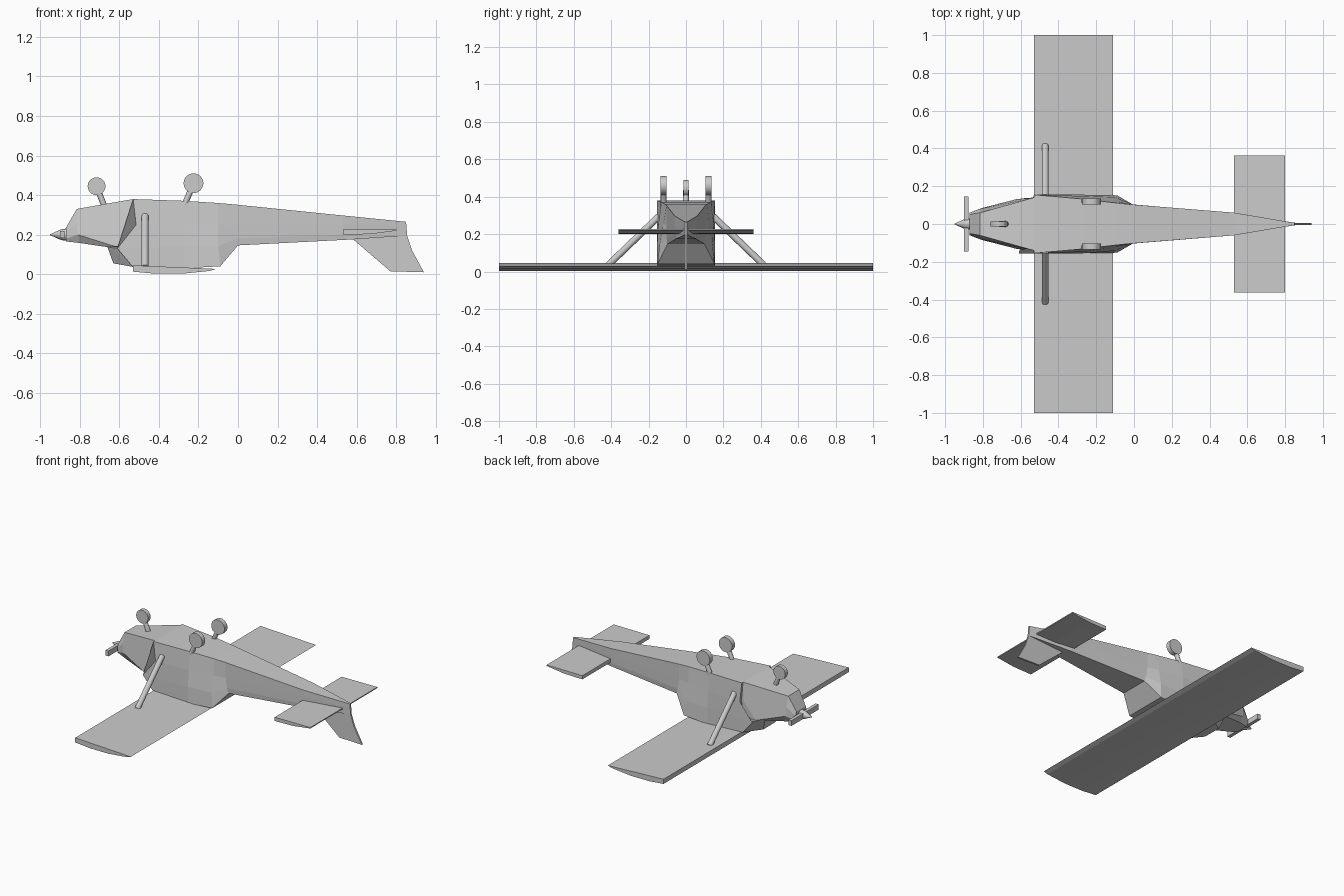
import bpy, bmesh, math
from mathutils import Vector

cube = bpy.data.objects.get("Cube")
if cube:
    bpy.data.objects.remove(cube, do_unlink=True)

GREY = (0.6, 0.6, 0.6, 1)
mat = bpy.data.materials.new("plain_grey")
mat.use_nodes = True
mat.diffuse_color = GREY
mat.node_tree.nodes["Principled BSDF"].inputs["Base Color"].default_value = GREY


def finish(name, bm):
    bmesh.ops.recalc_face_normals(bm, faces=bm.faces)
    me = bpy.data.meshes.new(name)
    bm.to_mesh(me)
    bm.free()
    me.materials.append(mat)
    ob = bpy.data.objects.new(name, me)
    bpy.context.collection.objects.link(ob)
    return ob


def loft(name, stations):
    """Skin half rings, each mirrored across y = 0."""
    bm = bmesh.new()
    rings = []
    for half in stations:
        pts = list(half) + [(x, -y, z) for x, y, z in reversed(half)]
        rings.append([bm.verts.new(p) for p in pts])
    n = len(rings[0])
    for a, b in zip(rings, rings[1:]):
        for i in range(n):
            j = (i + 1) % n
            bm.faces.new((a[i], a[j], b[j], b[i]))
    bm.faces.new(rings[0])
    bm.faces.new(rings[-1])
    return finish(name, bm)


def plate(name, profile, half_y):
    """Extrude an x-z profile along y."""
    bm = bmesh.new()
    face = bm.faces.new([bm.verts.new((x, -half_y, z)) for x, z in profile])
    out = bmesh.ops.extrude_face_region(bm, geom=[face])
    verts = [v for v in out["geom"] if isinstance(v, bmesh.types.BMVert)]
    bmesh.ops.translate(bm, verts=verts, vec=(0, 2 * half_y, 0))
    return finish(name, bm)


def rod(name, a, b, r1, r2=None, sides=16):
    a, b = Vector(a), Vector(b)
    bm = bmesh.new()
    bmesh.ops.create_cone(bm, cap_ends=True, segments=sides, radius1=r1,
                          radius2=r1 if r2 is None else r2, depth=(b - a).length)
    ob = finish(name, bm)
    ob.location = (a + b) / 2
    ob.rotation_mode = 'QUATERNION'
    ob.rotation_quaternion = (b - a).to_track_quat('Z', 'Y')
    bpy.context.view_layer.objects.active = ob
    ob.select_set(True)
    bpy.ops.object.shade_smooth_by_angle(angle=math.radians(35))
    ob.select_set(False)
    return ob


# Cabin and tail cone: belly, upper side, lower side, roof edge
loft("fuselage", [
    [(-.53, .155, .38), (-.515, .155, .25), (-.61, .155, .13), (-.53, .155, .035)],
    [(-.27, .132, .371), (-.27, .148, .25), (-.27, .155, .14), (-.27, .155, .03)],
    [(-.1, .112, .36), (-.1, .122, .25), (-.1, .142, .14), (-.09, .152, .04)],
    [(-.02, .104, .353), (-.02, .104, .25), (-.01, .104, .18), (0, .1, .146)],
    [(.53, .06, .297), (.53, .06, .25), (.53, .058, .2), (.56, .052, .175)],
    [(.85, .006, .265), (.85, .006, .24), (.85, .006, .22), (.855, .006, .195)],
])

# Engine cowling, slightly narrower than the cabin
loft("engine_cowling", [
    [(-.87, .05, .235), (-.87, .06, .21), (-.87, .06, .18), (-.87, .045, .166)],
    [(-.815, .06, .33), (-.815, .08, .26), (-.81, .083, .2), (-.8, .07, .158)],
    [(-.53, .14, .38), (-.53, .138, .25), (-.62, .132, .14), (-.66, .1, .137)],
    [(-.5, .14, .378), (-.5, .138, .25), (-.5, .135, .14), (-.5, .11, .13)],
])

# Windscreen block ahead of the wing
bm = bmesh.new()
for p in [(-.66, .09, .137), (-.6, .135, .13), (-.63, .065, .055),
          (-.53, .14, .037), (-.5, .135, .2)]:
    for s in (1, -1):
        bm.verts.new((p[0], s * p[1], p[2]))
bmesh.ops.convex_hull(bm, input=bm.verts)
finish("windscreen", bm)

# Wing, tailplane and fin
plate("wing", [(-.53, .045), (-.11, .027), (-.14, .017), (-.28, .003),
               (-.42, .003), (-.53, .013)], 1)
plate("tailplane", [(.53, .225), (.8, .227), (.8, .22), (.67, .203), (.53, .2)], .362)
plate("tail_fin", [(.58, .178), (.77, .015), (.94, .01), (.88, .12),
                   (.855, .195), (.85, .262), (.6, .28)], .006)

# Wing struts and main wheels on both sides
for side, s in (("left", 1), ("right", -1)):
    rod(side + "_wing_strut", (-.47, s * .145, .295), (-.47, s * .415, .035), .018)
    rod(side + "_main_wheel", (-.225, s * .104, .46), (-.225, s * .136, .46), .05, sides=24)
    rod(side + "_main_leg", (-.275, s * .12, .34), (-.228, s * .12, .45), .015)

# Nose wheel
rod("nose_wheel", (-.715, -.014, .445), (-.715, .014, .445), .045, sides=24)
rod("nose_leg", (-.672, 0, .335), (-.712, 0, .435), .015)

# Propeller and spinner
rod("spinner_tip", (-.895, 0, .2), (-.95, 0, .2), .027, .002)
rod("spinner_base", (-.86, 0, .2), (-.895, 0, .2), .032, .027)
plate("propeller", [(-.9, .182), (-.877, .182), (-.877, .218), (-.9, .218)], .146)
